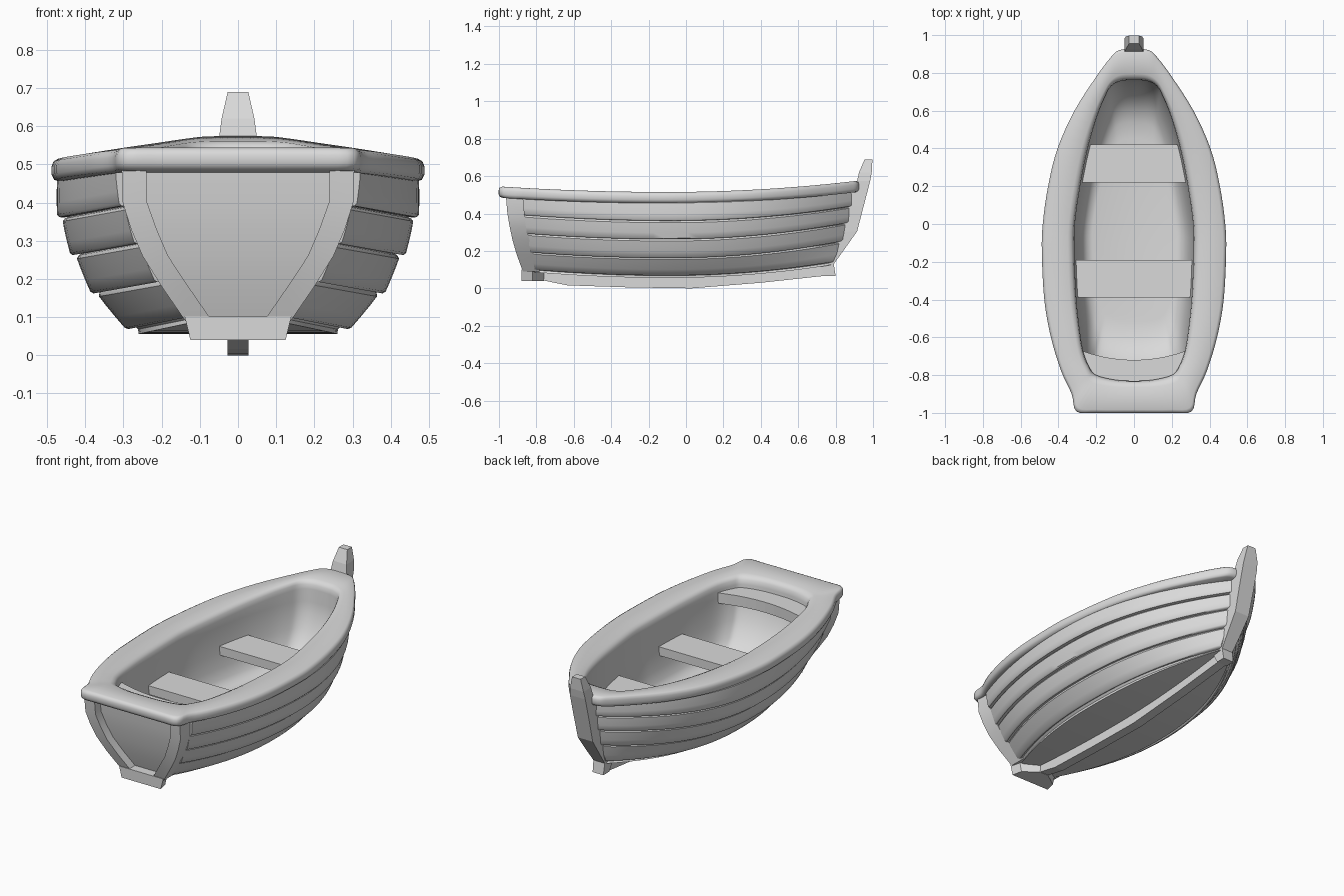
import bpy, bmesh, math
from mathutils import Vector

cube = bpy.data.objects.get("Cube")
if cube:
    bpy.data.objects.remove(cube)

grey = bpy.data.materials.new("light_grey")
grey.use_nodes = True
grey.diffuse_color = (0.7, 0.7, 0.7, 1)
grey.node_tree.nodes["Principled BSDF"].inputs["Base Color"].default_value = (0.7, 0.7, 0.7, 1)


def loft(name, rings, caps=(True, True), smooth=None, closed=True):
    """Skin a list of rings (or open strips) that share a point count."""
    bm = bmesh.new()
    vs = [[bm.verts.new(p) for p in ring] for ring in rings]
    n = len(rings[0])
    for a, b in zip(vs, vs[1:]):
        for i in range(n if closed else n - 1):
            j = (i + 1) % n
            bm.faces.new((a[i], a[j], b[j], b[i]))
    if caps[0]:
        bm.faces.new(vs[0])
    if caps[1]:
        bm.faces.new(vs[-1])
    bmesh.ops.recalc_face_normals(bm, faces=bm.faces)
    mesh = bpy.data.meshes.new(name)
    bm.to_mesh(mesh)
    bm.free()
    mesh.materials.append(grey)
    ob = bpy.data.objects.new(name, mesh)
    bpy.context.collection.objects.link(ob)
    if smooth:
        bpy.ops.object.select_all(action='DESELECT')
        ob.select_set(True)
        bpy.context.view_layer.objects.active = ob
        bpy.ops.object.shade_smooth_by_angle(angle=math.radians(smooth))
    return ob


def slab(name, outline, z0, z1):
    """Vertical prism from a plan outline."""
    return loft(name, [[(x, y, z) for x, y in outline] for z in (z0, z1)])


def mirrored(half):
    """Close a half outline that starts and ends on the centre line."""
    return half + [(-x, y) for x, y in half[-2:0:-1]]


def smooth_loop(pts, steps=4):
    """Catmull-Rom resampling of a closed plan loop."""
    out, n = [], len(pts)
    for i in range(n):
        a, b, c, d = (Vector(pts[(i + k) % n]) for k in (-1, 0, 1, 2))
        for s in range(steps):
            t = s / steps
            out.append(0.5 * (2 * b + (c - a) * t + (2 * a - 5 * b + 4 * c - d) * t ** 2
                              + (3 * b - a - 3 * c + d) * t ** 3))
    return out


def sheer(y):
    q = y + 0.1
    return 0.515 + (0.037 if q < 0 else 0.058) * q * q


# Gunwale rim and inner shell in one skin
outer = smooth_loop(mirrored([
    (0, -1), (.2, -1), (.305, -.992), (.33, -.9), (.385, -.78), (.44, -.6), (.475, -.4),
    (.488, -.15), (.483, 0), (.455, .2), (.405, .4), (.315, .6), (.2, .78), (.125, .88),
    (.08, .92), (0, .927)]))
inner = smooth_loop(mirrored([
    (0, -.83), (.1, -.825), (.2, -.8), (.235, -.76), (.27, -.67), (.295, -.5), (.308, -.35),
    (.315, -.15), (.313, 0), (.285, .2), (.245, .4), (.195, .57), (.15, .68), (.12, .73),
    (.07, .757), (0, .762)]))
rim = []
for k, dz in ((.8, -.06), (.12, -.06), (.04, -.055), (0, -.042), (0, -.02), (.03, -.007),
              (.1, 0), (.8, 0), (.91, -.007), (.97, -.02), (1, -.045)):
    pts = [o.lerp(i, k) for o, i in zip(outer, inner)]
    rim.append([(p.x, p.y, sheer(p.y) + dz) for p in pts])
for k, z in ((1, .44), (.99, .38), (.965, .3), (.92, .22), (.86, .165), (.79, .135), (.7, .125)):
    rim.append([(p.x * k, (p.y + .03) * k ** 1.4 - .03, z) for p in inner])
loft("gunwale_and_inner_shell", rim, (False, True), 60)

# Hull seams: mid z, mid half width, stern half width, stern y, bow y, bow rise
SEAMS = [(.465, .477, .325, -.875, .9, .055), (.358, .464, .3, -.865, .89, .08),
         (.26, .428, .26, -.85, .87, .09), (.16, .373, .205, -.83, .835, .09),
         (.068, .28, .13, -.81, .785, .07)]
STATIONS = 28


def seam(i, t):
    z, mid, stern, y0, y1, rise = SEAMS[i]
    if t < .45:
        q = (.45 - t) / .45
        return Vector((mid - (mid - stern) * q ** 2, y0 + (y1 - y0) * t, z + .03 * q ** 2))
    q = (t - .45) / .55
    return Vector((.035 + (mid - .035) * (1 - q ** 2.3), y0 + (y1 - y0) * t, z + rise * q ** 2))


# Overlapping side planks: (position down the plank, outward offset)
SECTION = [(.02, -.03), (.03, -.01), (.08, -.002), (.3, .002), (.6, .006), (.89, .009),
           (.96, .004), (.98, -.008), (.98, -.03)]
for side, label in ((1, "left"), (-1, "right")):
    for i in range(4):
        rings = []
        for k in range(STATIONS + 1):
            t = k / STATIONS
            top, low = seam(i, t), seam(i + 1, t)
            d = (low - top).normalized()
            n = Vector((-d.z, 0, d.x)).normalized()
            ring = []
            for v, o in SECTION:
                p = top.lerp(low, v) + n * o
                ring.append((side * max(p.x, .005), p.y, p.z))
            rings.append(ring)
        loft(f"{label}_plank_{i + 1}", rings, smooth=40)

# Backing hull with flat bottom, open at the top
rings = []
for k in range(STATIONS + 1):
    t = k / STATIONS
    half = []
    for i in range(5):
        p = seam(i, t)
        half.append((max(p.x - .018, .012), p.y, p.z + (.01 if i == 0 else 0)))
    p = seam(4, t)
    half.append((max(p.x * .93, .01), p.y, p.z - .012))
    rings.append(half + [(-x, y, z) for x, y, z in reversed(half)])
loft("hull_body", rings, smooth=35, closed=False)

# Transom posts and the panel between them: z, inner x, outer x, front y
POSTS = [(.495, .24, .305, -.963), (.4, .238, .302, -.955), (.33, .213, .28, -.943),
         (.26, .183, .25, -.928), (.18, .13, .2, -.905), (.09, .068, .138, -.872)]
for side, label in ((1, "left"), (-1, "right")):
    loft(f"{label}_transom_post",
         [[(side * a, y, z), (side * b, y, z), (side * b, y + .09, z), (side * a, y + .09, z)]
          for z, a, b, y in POSTS], smooth=30)
loft("transom", [[(-b + .02, y + .05, z), (b - .02, y + .05, z),
                  (b - .02, y + .085, z), (-b + .02, y + .085, z)]
                 for z, a, b, y in POSTS], smooth=30)

# Stern foot, tapering into the keel
foot = mirrored([(0, -.88), (.14, -.88), (.125, -.82), (.03, -.76), (0, -.76)])
loft("stern_foot", [[(x * k, y, z) for x, y in foot] for k, z in ((.89, .04), (1, .102))])

# Keel: y, bottom z, top z
loft("keel", [[(-.028, y, a), (.028, y, a), (.028, y, b), (-.028, y, b)] for y, a, b in (
    (-.8, .05, .09), (-.635, .016, .085), (-.3, .005, .075), (.03, 0, .07),
    (.4, .03, .09), (.77, .07, .13))])

# Stem post: z, inner y, outer y, half width
loft("stem_post", [[(-w, a, z), (w, a, z), (w, b, z), (-w, b, z)] for z, a, b, w in (
    (.065, .745, .8, .034), (.13, .71, .79, .036), (.21, .77, .848, .042),
    (.305, .8, .915, .047), (.44, .84, .95, .049), (.575, .915, .985, .049),
    (.62, .925, .993, .043), (.69, .955, .997, .027))])

# Benches
for name, y0, y1, w0, w1 in (("front_bench", .22, .42, .285, .245),
                             ("middle_bench", -.39, -.19, .308, .316)):
    slab(name, [(-w0, y0), (w0, y0), (w1, y1), (-w1, y1)], .285, .335)
front_edge = [(x / 10 * .28, -.72 + .05 * (x / 10) ** 2) for x in range(-10, 11, 2)]
slab("stern_seat", front_edge + [(.21, -.83), (-.21, -.83)], .41, .47)
